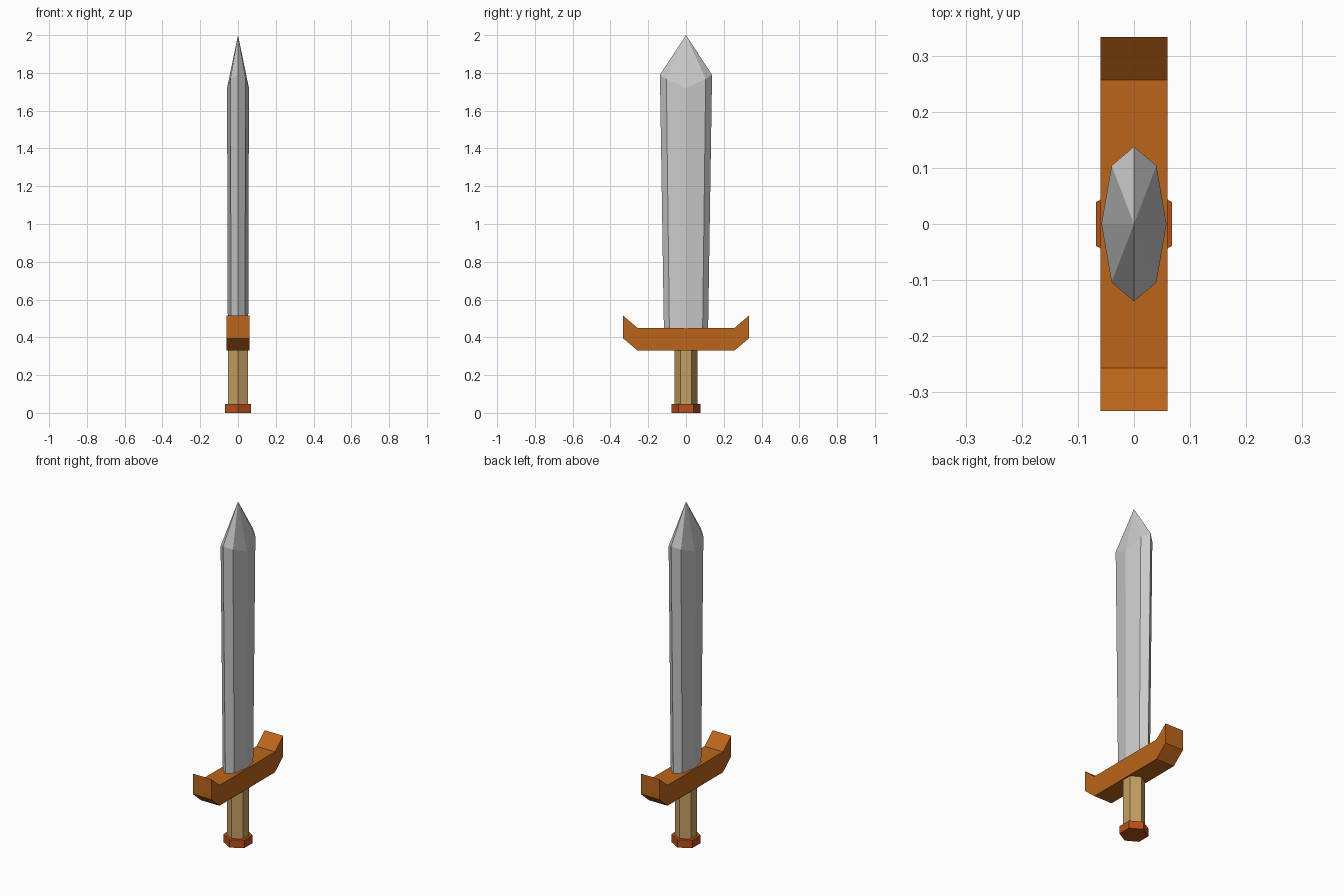
import bpy, bmesh

if "Cube" in bpy.data.objects:
    bpy.data.objects.remove(bpy.data.objects["Cube"])


def finish(name, bm, color=None):
    bmesh.ops.recalc_face_normals(bm, faces=bm.faces)
    mesh = bpy.data.meshes.new(name)
    bm.to_mesh(mesh)
    bm.free()
    obj = bpy.data.objects.new(name, mesh)
    bpy.context.collection.objects.link(obj)
    if color:
        mat = bpy.data.materials.new(name + "_material")
        mat.diffuse_color = (*color, 1)
        mat.use_nodes = True
        mat.node_tree.nodes["Principled BSDF"].inputs["Base Color"].default_value = mat.diffuse_color
        mesh.materials.append(mat)
    return obj


def hex_prism(name, radius, z0, z1, color):
    # six-sided prism with corners on the y axis
    bpy.ops.mesh.primitive_cylinder_add(vertices=6, radius=radius, depth=z1 - z0,
                                        location=(0, 0, (z0 + z1) / 2))
    obj = bpy.context.object
    obj.name = name
    mat = bpy.data.materials.new(name + "_material")
    mat.diffuse_color = (*color, 1)
    mat.use_nodes = True
    mat.node_tree.nodes["Principled BSDF"].inputs["Base Color"].default_value = mat.diffuse_color
    obj.data.materials.append(mat)


def octagon(quarter):
    # mirror three points (x edge, bevel, y edge) around both axes
    a, b, c = quarter
    flip = lambda p, sx, sy: (p[0] * sx, p[1] * sy, p[2])
    return [a, b, c, flip(b, -1, 1), flip(a, -1, 1), flip(b, -1, -1),
            flip(c, 1, -1), flip(b, 1, -1)]


# Blade: tapered eight-sided loft closing to a point
bm = bmesh.new()
base = [bm.verts.new(p) for p in octagon([(0.054, 0, 0.44), (0.037, 0.088, 0.44), (0, 0.117, 0.44)])]
shoulder = [bm.verts.new(p) for p in octagon([(0.058, 0, 1.72), (0.04, 0.104, 1.767), (0, 0.138, 1.79)])]
tip = bm.verts.new((0, 0, 2))
bm.faces.new(base)
for i in range(8):
    j = (i + 1) % 8
    bm.faces.new((base[i], base[j], shoulder[j], shoulder[i]))
    bm.faces.new((shoulder[i], shoulder[j], tip))
finish("blade", bm)

# Crossguard: upturned profile extruded across x
stations = [(-0.333, 0.395), (-0.257, 0.33), (0.257, 0.33), (0.333, 0.395)]
bm = bmesh.new()
rings = [[bm.verts.new((x, y, z + dz)) for x, dz in
          ((-0.06, 0), (0.06, 0), (0.06, 0.12), (-0.06, 0.12))] for y, z in stations]
bm.faces.new(rings[0])
bm.faces.new(rings[-1])
for r, s in zip(rings, rings[1:]):
    for i in range(4):
        j = (i + 1) % 4
        bm.faces.new((r[i], r[j], s[j], s[i]))
finish("crossguard", bm, (0.50, 0.13, 0.01))

# Handle and pommel
hex_prism("grip", 0.06, 0.04, 0.335, (0.55, 0.35, 0.12))
hex_prism("pommel", 0.078, 0, 0.046, (0.48, 0.08, 0.01))
